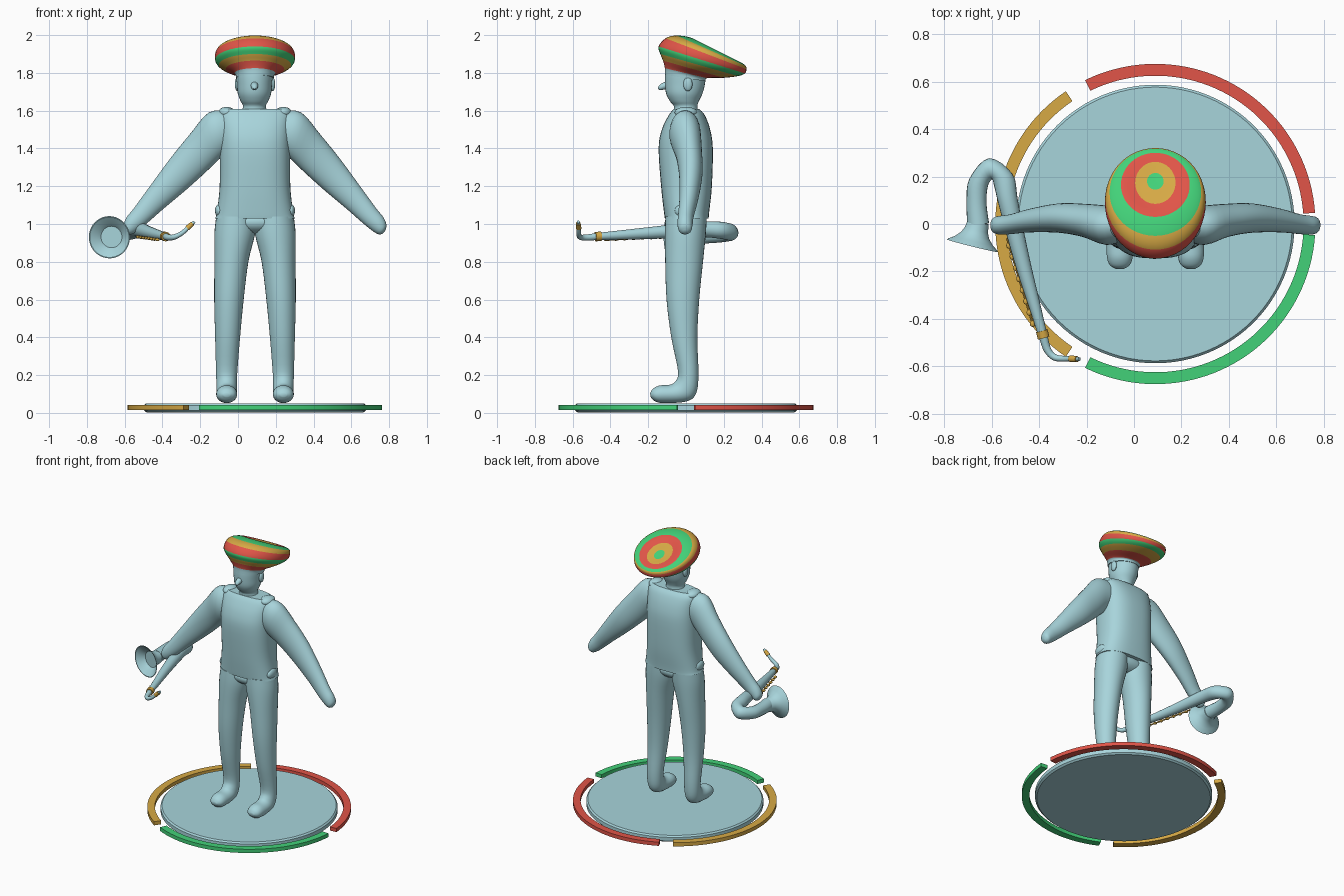
import bpy, bmesh, math
from mathutils import Vector as V

if "Cube" in bpy.data.objects:
    bpy.data.objects.remove(bpy.data.objects["Cube"])

CX = 0.09  # figure axis


def material(name, rgb):
    m = bpy.data.materials.new(name)
    m.diffuse_color = (*rgb, 1)
    m.use_nodes = True
    m.node_tree.nodes["Principled BSDF"].inputs["Base Color"].default_value = m.diffuse_color
    return m


BLUE = material("pale blue", (0.39, 0.66, 0.71))
RED = material("red", (0.75, 0.09, 0.065))
GREEN = material("green", (0.055, 0.64, 0.19))
GOLD = material("gold", (0.68, 0.40, 0.06))


def skin(name, sections, mats, pick=lambda i: 0, angle=40):
    """Join closed sections into a capped solid; pick gives the material per step."""
    bm = bmesh.new()
    rows = [[bm.verts.new(p) for p in s] for s in sections]
    n = len(rows[0])
    for i in range(len(rows) - 1):
        for j in range(n):
            k = (j + 1) % n
            f = bm.faces.new((rows[i][j], rows[i][k], rows[i + 1][k], rows[i + 1][j]))
            f.material_index = pick(i)
    bm.faces.new(rows[0]).material_index = pick(0)
    bm.faces.new(rows[-1]).material_index = pick(len(rows) - 2)
    bmesh.ops.recalc_face_normals(bm, faces=bm.faces)
    me = bpy.data.meshes.new(name)
    bm.to_mesh(me)
    bm.free()
    for m in mats:
        me.materials.append(m)
    ob = bpy.data.objects.new(name, me)
    bpy.context.collection.objects.link(ob)
    bpy.ops.object.select_all(action='DESELECT')
    ob.select_set(True)
    bpy.context.view_layer.objects.active = ob
    bpy.ops.object.shade_smooth_by_angle(angle=math.radians(angle))
    return ob


def spline(rings, sub):
    """Catmull-Rom interpolation of (centre, u, v) rings."""
    out = []
    for i in range(len(rings) - 1):
        four = [rings[min(max(i + d, 0), len(rings) - 1)] for d in (-1, 0, 1, 2)]
        for s in range(sub):
            t = s / sub
            w = (-t**3 + 2*t*t - t, 3*t**3 - 5*t*t + 2, -3*t**3 + 4*t*t + t, t**3 - t*t)
            out.append([sum((four[k][c] * (w[k] / 2) for k in range(4)), V()) for c in range(3)])
    return out + [rings[-1]]


def loft(name, rings, mats=(BLUE,), n=32, sub=4, power=2, pick=lambda i: 0, angle=40):
    def sgn(a):
        return math.copysign(abs(a) ** (2 / power), a)
    angs = [2 * math.pi * j / n for j in range(n)]
    secs = [[c + u * sgn(math.cos(a)) + v * sgn(math.sin(a)) for a in angs]
            for c, u, v in spline(rings, sub)]
    return skin(name, secs, mats, pick, angle)


def ring(x, rx, yf, zf, yb, zb):
    """Ring through a front point and a back point, with half width rx."""
    return (V((x, (yf + yb) / 2, (zf + zb) / 2)), V((rx, 0, 0)),
            V((0, (yb - yf) / 2, (zb - zf) / 2)))


def tube(name, pts, mat=BLUE, n=20, sub=4):
    """Round tube along (x, y, z, radius) points."""
    rings = []
    for i, p in enumerate(pts):
        t = V(pts[min(i + 1, len(pts) - 1)][:3]) - V(pts[max(i - 1, 0)][:3])
        u = t.cross(V((0, 0, 1))).normalized()
        rings.append((V(p[:3]), u * p[3], u.cross(t).normalized() * p[3]))
    return loft(name, rings, (mat,), n, sub)


def ball(name, c, r, mat=BLUE, n=24):
    rings = []
    for i in range(13):
        a = math.pi * (0.02 + 0.96 * i / 12)
        s = math.sin(a)
        rings.append((V(c) + V((0, 0, r[2] * math.cos(a))), V((r[0] * s, 0, 0)), V((0, r[1] * s, 0))))
    return loft(name, rings, (mat,), n, 1)


# base disc with bevelled rim
loft("base_disc", [(V((CX, 0, z)), V((r, 0, 0)), V((0, r, 0))) for r, z in
                   ((0.575, 0.003), (0.587, 0.013), (0.587, 0.04), (0.577, 0.05))], n=96, sub=1, angle=20)

# three coloured arcs around the base
for name, mat, a0, a1 in (("red_arc", RED, 4, 116), ("gold_arc", GOLD, 124, 236), ("green_arc", GREEN, 244, 356)):
    secs = []
    for i in range(41):
        a = math.radians(a0 + (a1 - a0) * i / 40)
        secs.append([(CX + r * math.cos(a), r * math.sin(a), z) for r, z in
                     ((0.625, 0.015), (0.675, 0.015), (0.675, 0.042), (0.625, 0.042))])
    skin(name, secs, (mat,))

# legs with feet, and arms, mirrored about the figure axis
LEG = ((.10, .105, -.108, 1.04, .11, 1.04), (.107, .108, -.112, .95, .105, .95),
       (.125, .09, -.11, .8, .09, .8), (.138, .078, -.103, .6, .07, .6),
       (.145, .066, -.078, .4, .06, .4), (.15, .056, -.042, .22, .066, .2),
       (.15, .054, -.058, .165, .052, .1), (.15, .055, -.09, .148, .0, .06),
       (.15, .055, -.14, .145, -.12, .052), (.15, .044, -.175, .128, -.165, .062),
       (.15, .018, -.19, .105, -.188, .085))
# upper x z, lower x z, centre y, half depth
ARM = ((.14, 1.60, .11, 1.40, 0, .07), (.245, 1.59, .17, 1.36, -.005, .083),
       (.345, 1.475, .255, 1.28, .015, .07), (.45, 1.345, .36, 1.185, .025, .062),
       (.56, 1.195, .485, 1.08, .015, .05), (.64, 1.085, .565, 1.01, 0, .042),
       (.68, 1.035, .62, .965, -.005, .04), (.696, .995, .655, .945, -.005, .033),
       (.69, .965, .678, .95, -.005, .01))
for side, s in (("left", 1), ("right", -1)):
    loft(side + "_leg", [ring(CX + s * o, *rest) for o, *rest in LEG])
    loft(side + "_arm", [(V((CX + s * (a + c) / 2, y, (b + d) / 2)),
                          V((s * (a - c) / 2, 0, (b - d) / 2)), V((0, h, 0)))
                         for a, b, c, d, y, h in ARM])
    ball(side + "_ear", (CX + s * .093, .01, 1.74), (.014, .024, .037))
    # vest shoulder tab and hip tab
    ball(side + "_shoulder_tab", (CX + s * .15, 0, 1.59), (.045, .06, .03))
    ball(side + "_hip_tab", (CX + s * .19, -.01, 1.07), (.022, .05, .035))

# pelvis, vest, head
ball("pelvis", (CX, 0, 1.01), (.19, .1, .065))
loft("vest", [ring(CX, rx, yf, z, yb, z) for z, rx, yf, yb in
              ((1.03, .211, -.112, .12), (1.065, .202, -.117, .123), (1.2, .187, -.132, .137),
               (1.4, .187, -.145, .142), (1.5, .188, -.128, .128), (1.575, .188, -.092, .10),
               (1.608, .17, -.066, .072))], n=48, power=2.6)
loft("head", [ring(CX - .003, rx, yf, z, yb, z) for z, rx, yf, yb in
              ((1.58, .075, -.068, .065), (1.622, .06, -.064, .06), (1.65, .073, -.085, .068),
               (1.69, .088, -.105, .087), (1.74, .093, -.111, .1), (1.8, .097, -.11, .104),
               (1.85, .09, -.1, .1))])
loft("nose", [(V((CX - .003, y, z)), V((r, 0, 0)), V((0, 0, r))) for y, z, r in
              ((-.10, 1.735, .02), (-.12, 1.73, .019), (-.137, 1.724, .015), (-.147, 1.72, .006))], n=16)

# slouched striped beret, from the crown to the head band
HAT = ((.004, .176, 1.905, .184, 1.9), (.035, .145, 1.922, .215, 1.885),
       (.085, .085, 1.95, .262, 1.868), (.145, .03, 1.985, .30, 1.85),
       (.193, -.05, 1.998, .317, 1.836), (.21, -.108, 1.983, .32, 1.82),
       (.211, -.145, 1.94, .312, 1.797), (.192, -.136, 1.90, .275, 1.783),
       (.155, -.122, 1.865, .2, 1.774), (.108, -.112, 1.825, .112, 1.772),
       (.1, -.112, 1.79, .105, 1.755))
STRIPES = (1, 2, 0, 1, 2, 0, 1, 2, 0, 3)
loft("beret", [ring(CX, *h) for h in HAT], (RED, GREEN, GOLD, BLUE), n=48, sub=5,
     pick=lambda i: STRIPES[i // 5])

# saxophone: bent tube, tapering body, curved neck
tube("sax_body", ((-.657, .0, .935, .046), (-.664, .09, .938, .042), (-.655, .175, .944, .042),
                  (-.605, .233, .955, .045), (-.552, .19, .966, .045), (-.532, .1, .972, .042),
                  (-.505, -.02, .965, .038), (-.465, -.18, .953, .032), (-.42, -.34, .942, .025),
                  (-.385, -.465, .934, .019), (-.365, -.53, .928, .016), (-.335, -.562, .932, .014),
                  (-.295, -.568, .953, .012), (-.26, -.568, .985, .01), (-.23, -.57, 1.012, .008)))
d = V((-.24, -.97, -.03)).normalized()
u = d.cross(V((0, 0, 1))).normalized()
v = u.cross(d)
loft("sax_bell", [(V((-.68, -.088, .93)) - d * back, u * r, v * r) for back, r in
                  ((.10, .045), (.065, .05), (.04, .062), (.018, .083), (.002, .106), (-.004, .112),
                   (-.004, .107), (.004, .098), (.022, .075), (.042, .057))], sub=1, n=40)

# gold fittings: clamp, mouthpiece, key rod and keys
tube("neck_clamp", ((-.389, -.45, .935, .025), (-.381, -.48, .933, .025)), GOLD, sub=1)
tube("mouthpiece_ring", ((-.268, -.568, .978, .0145), (-.24, -.57, 1.003, .0125)), GOLD, sub=1)
tube("key_rod", ((-.535, -.06, .935, .005), (-.424, -.43, .915, .005)), GOLD, n=8, sub=1)
for i in range(8):
    t = i / 7
    ball("key", (-.527 + .10 * t, -.09 - .33 * t, .931 - .014 * t), (.012, .014, .008), GOLD, 12)
